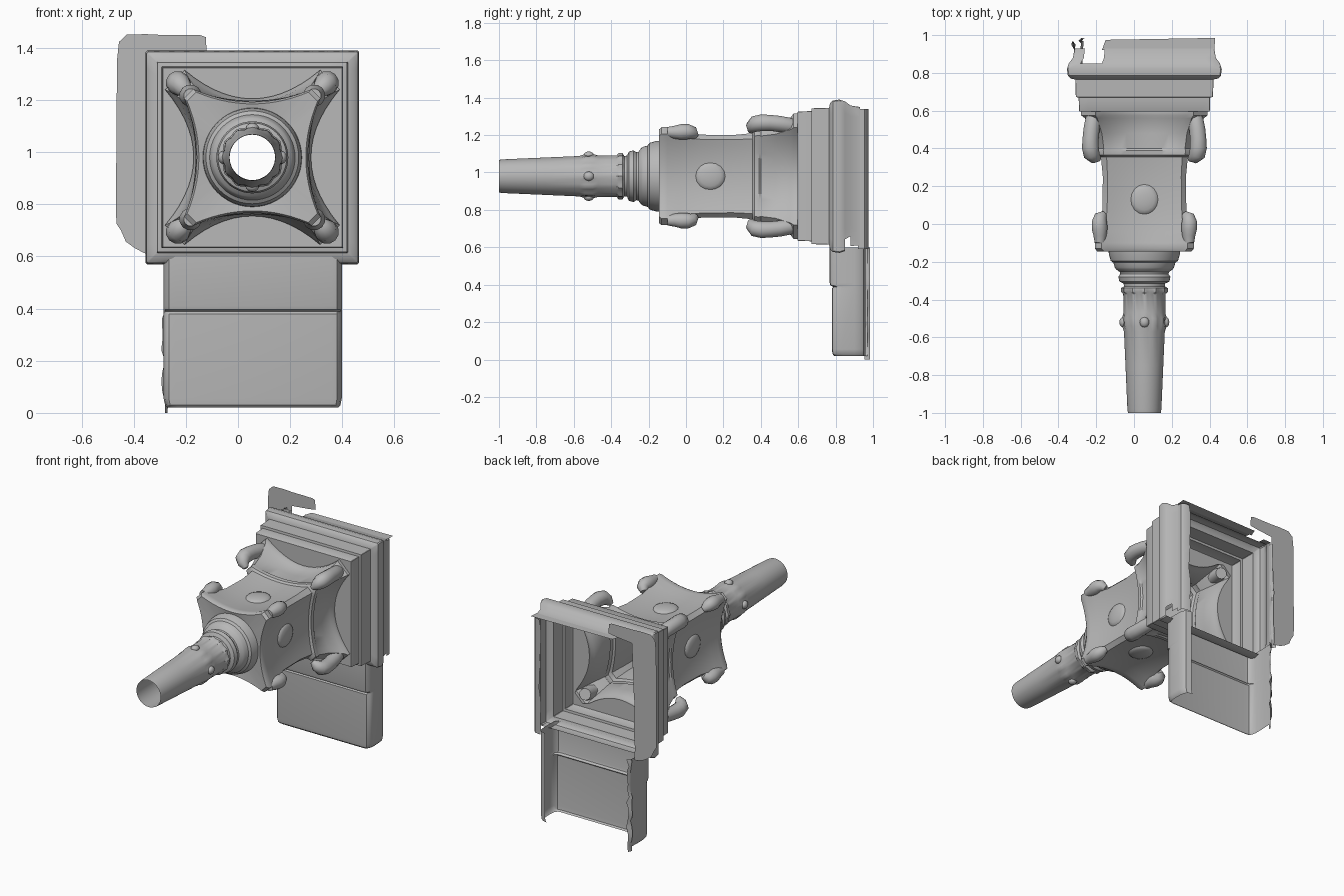
import bpy, bmesh, math, random
from mathutils import Vector

random.seed(4)
if "Cube" in bpy.data.objects:
    bpy.data.objects.remove(bpy.data.objects["Cube"])

CX, CZ = 0.055, 0.98      # long axis of the spout and body

stone = bpy.data.materials.new("grey_stone")
stone.use_nodes = True
GREY = (0.48, 0.48, 0.48, 1)
stone.diffuse_color = GREY
bsdf = stone.node_tree.nodes["Principled BSDF"]
bsdf.inputs["Base Color"].default_value = GREY
bsdf.inputs["Roughness"].default_value = 0.9


def finish(bm, name, angle=35):
    bmesh.ops.remove_doubles(bm, verts=bm.verts, dist=0.0005)
    bmesh.ops.recalc_face_normals(bm, faces=bm.faces)
    mesh = bpy.data.meshes.new(name)
    bm.to_mesh(mesh)
    bm.free()
    ob = bpy.data.objects.new(name, mesh)
    bpy.context.collection.objects.link(ob)
    mesh.materials.append(stone)
    bpy.ops.object.select_all(action='DESELECT')
    ob.select_set(True)
    bpy.context.view_layer.objects.active = ob
    bpy.ops.object.shade_smooth_by_angle(angle=math.radians(angle))


def loft(name, rings, closed=True, keep=lambda p: True):
    """Skin a list of equal-length point rings."""
    bm = bmesh.new()
    rows = [[bm.verts.new(p) for p in ring] for ring in rings]
    n = len(rings[0])
    for a, b in zip(rows, rows[1:]):
        for i in range(n if closed else n - 1):
            j = (i + 1) % n
            quad = [a[i], a[j], b[j], b[i]]
            if keep(sum((v.co for v in quad), Vector()) / 4):
                bm.faces.new(quad)
    finish(bm, name)


def circle(y, r, scallop=0.0, n=48):
    ring = []
    for i in range(n):
        a = math.tau * i / n
        rr = r + scallop * math.cos(12 * a)
        ring.append((CX + rr * math.cos(a), y, CZ + rr * math.sin(a)))
    return ring


def section(y, corner, mid, cut, steps=14, radius=None):
    """Square with hollowed sides and clipped corners, or a circle if radius is set."""
    ring = []
    for k in range(4):
        a = k * math.pi / 2
        for i in range(steps + 1):
            t = 2 * i / steps - 1
            u, v = t * (corner - cut), mid + (corner - mid) * t * t
            if radius:
                s = radius / math.hypot(u, v)
                u, v = u * s, v * s
            ring.append((CX + u * math.cos(a) + v * math.sin(a), y,
                         CZ - u * math.sin(a) + v * math.cos(a)))
    return ring


# spout with turned collars, open at both ends
spout_profile = [(-1, .087), (-.98, .09), (-.75, .1), (-.57, .108), (-.54, .114),
                 (-.5, .115), (-.47, .111), (-.37, .112), (-.36, .12), (-.34, .12),
                 (-.33, .108), (-.315, .11), (-.305, .132), (-.28, .138), (-.265, .128),
                 (-.255, .13), (-.24, .15), (-.23, .157), (-.205, .164), (-.195, .178),
                 (-.16, .188), (-.14, .19)]
loft("spout", [circle(y, r, .004 if -.37 < y < -.33 or -.56 < y < -.48 else 0)
               for y, r in spout_profile])

# body with hollowed sides, flaring at both ends
body = [section(-.14, .255, .205, .05, radius=.185)]
body += [section(*s) for s in [
    (-.145, .25, .205, .035), (-.13, .262, .213, .035), (-.1, .262, .21, .035),
    (-.04, .24, .2, .03), (.08, .222, .192, .025), (.25, .22, .192, .025),
    (.355, .23, .205, .03), (.365, .25, .216, .035), (.39, .253, .218, .035),
    (.4, .25, .21, .035), (.48, .275, .21, .05), (.56, .315, .215, .065),
    (.575, .335, .225, .075), (.595, .335, .225, .075)]]
loft("body", body)

# stepped square plinth around the hollow back
plinth = [section(*s) for s in [
    (.595, .335, .225, .075), (.595, .343, .343, .002), (.6, .346, .346, .002),
    (.67, .348, .348, .002), (.672, .363, .363, .002), (.765, .366, .366, .002),
    (.77, .39, .39, .004), (.785, .405, .405, .006), (.82, .41, .41, .006),
    (.85, .4, .4, .006), (.88, .378, .378, .004), (.93, .37, .37, .002)]]


def unbroken(p):
    """The underside and one top corner are missing behind the moulding."""
    return not (p.y > .86 and (p.z < .63 or (p.z > 1.34 and -.27 < p.x < -.17)))


loft("plinth", plinth, keep=unbroken)


def plate(name, outline):
    """Flat sheet from an outline of points."""
    bm = bmesh.new()
    bm.faces.new([bm.verts.new(p) for p in outline])
    bmesh.ops.triangulate(bm, faces=bm.faces[:])
    finish(bm, name)


def ragged(start, end, step, jitter):
    """Broken edge between two points in the x-z plane."""
    a, b = Vector(start), Vector(end)
    n = max(2, int((b - a).length / step))
    return [a.lerp(b, i / n) + Vector((random.uniform(-jitter, jitter),
            random.uniform(-jitter, jitter))) for i in range(n)]


# returns running back from the plinth
plate("top_return", [(-.17, .92, 1.35), (.425, .92, 1.35), (.43, .985, 1.35), (-.15, .975, 1.35)])
levels = [.59 + .05 * i for i in range(16)]
loft("left_return", [[(.425, .92, z), (.424, .955, z), (.41, .968, z),
                      (.37 + random.uniform(-.008, .008), .975, z)]
                     for z in levels], closed=False)
loft("right_return", [[(-.315, .92, z), (-.32 + random.uniform(-.015, .015), .95, z),
                       (-.325, .97, z)] for z in levels], closed=False)

# back flange on the right with a broken edge
outline = []
corners = [(-.46, 1.42), (-.43, 1.45), (-.14, 1.45), (-.12, 1.44), (-.12, 1.38),
           (-.3, 1.36), (-.31, .6), (-.36, .61), (-.43, .66), (-.465, .73)]
for p, q in zip(corners, corners[1:] + corners[:1]):
    outline += ragged(p, q, .06, .004)
plate("back_flange", [(p.x, .97, p.y) for p in outline])

# lower panel with rounded edges, side wings and a shallow step
wing = [(-.28, .97), (-.285, .9), (-.285, .83), (-.28, .8), (-.265, .783), (-.24, .78),
        (.36, .78), (.38, .783), (.393, .8), (.398, .83), (.397, .9), (.393, .93),
        (.38, .95), (.345, .96)]


def panel_row(z, forward, inset=0):
    return [(.056 + (x - .056) * (1 - inset), y - (forward if y < .85 else 0), z)
            for x, y in wing]


loft("lower_panel", [panel_row(z, f, i) for z, f, i in [
    (.02, -.012, .04), (.03, -.003, .015), (.055, 0, 0), (.38, 0, 0), (.388, -.008, 0),
    (.396, .008, 0), (.41, .012, 0), (.6, .012, 0)]], closed=False)

# broken strip at the back of the right wing
loft("wing_edge", [[(-.28, .955, z), (-.285 + random.uniform(-.01, .01), .97, z),
                    (-.268 + random.uniform(-.012, .012), .985, z)]
                   for z in [.04 * i for i in range(16)]], closed=False)


def tube(bm, path, sides=12):
    """Rounded tube along (point, radius) pairs that lie in a plane with the long axis."""
    rows = []
    for i, (p, r) in enumerate(path):
        d = (path[min(i + 1, len(path) - 1)][0] - path[max(i - 1, 0)][0]).normalized()
        side = Vector((-p.z + CZ, 0, p.x - CX)).normalized()
        up = d.cross(side)
        rows.append([bm.verts.new(p + r * (math.cos(a) * side + math.sin(a) * up))
                     for a in (math.tau * k / sides for k in range(sides))])
    for a, b in zip(rows, rows[1:]):
        for k in range(sides):
            bm.faces.new([a[k], a[(k + 1) % sides], b[(k + 1) % sides], b[k]])
    bm.faces.new(rows[0])
    bm.faces.new(rows[-1])


# scrolls on the four corners, front and rear: (reach, y, radius)
front_scroll = [(.215, .05, .02), (.232, .035, .035), (.238, .01, .042),
                (.237, -.025, .043), (.235, -.06, .036), (.236, -.1, .028)]
rear_scroll = [(.24, .345, .015), (.262, .352, .034), (.28, .372, .045), (.286, .405, .046),
               (.285, .45, .044), (.28, .5, .044), (.272, .55, .042), (.26, .59, .036)]
for name, scroll in (("front_scrolls", front_scroll), ("rear_scrolls", rear_scroll)):
    bm = bmesh.new()
    for sx in (-1, 1):
        for sz in (-1, 1):
            tube(bm, [(Vector((CX + sx * d, y, CZ + sz * d)), r) for d, y, r in scroll])
    finish(bm, name, 50)


# worn bosses on the body sides and small knobs on the spout
def knobs(name, dist, y, size):
    bm = bmesh.new()
    for k in range(4):
        a = k * math.pi / 2
        out = Vector((math.cos(a), 0, math.sin(a)))
        across = Vector((-math.sin(a), 0, math.cos(a)))
        made = bmesh.ops.create_uvsphere(bm, u_segments=16, v_segments=8, radius=1)["verts"]
        for v in made:
            c = v.co.copy()
            v.co = (Vector((CX, y, CZ)) + out * (dist + c.z * size[0])
                    + across * c.x * size[1] + Vector((0, c.y * size[2], 0)))
    finish(bm, name, 60)


knobs("side_bosses", .192, .13, (.02, .075, .08))
knobs("spout_knobs", .112, -.52, (.02, .025, .028))
